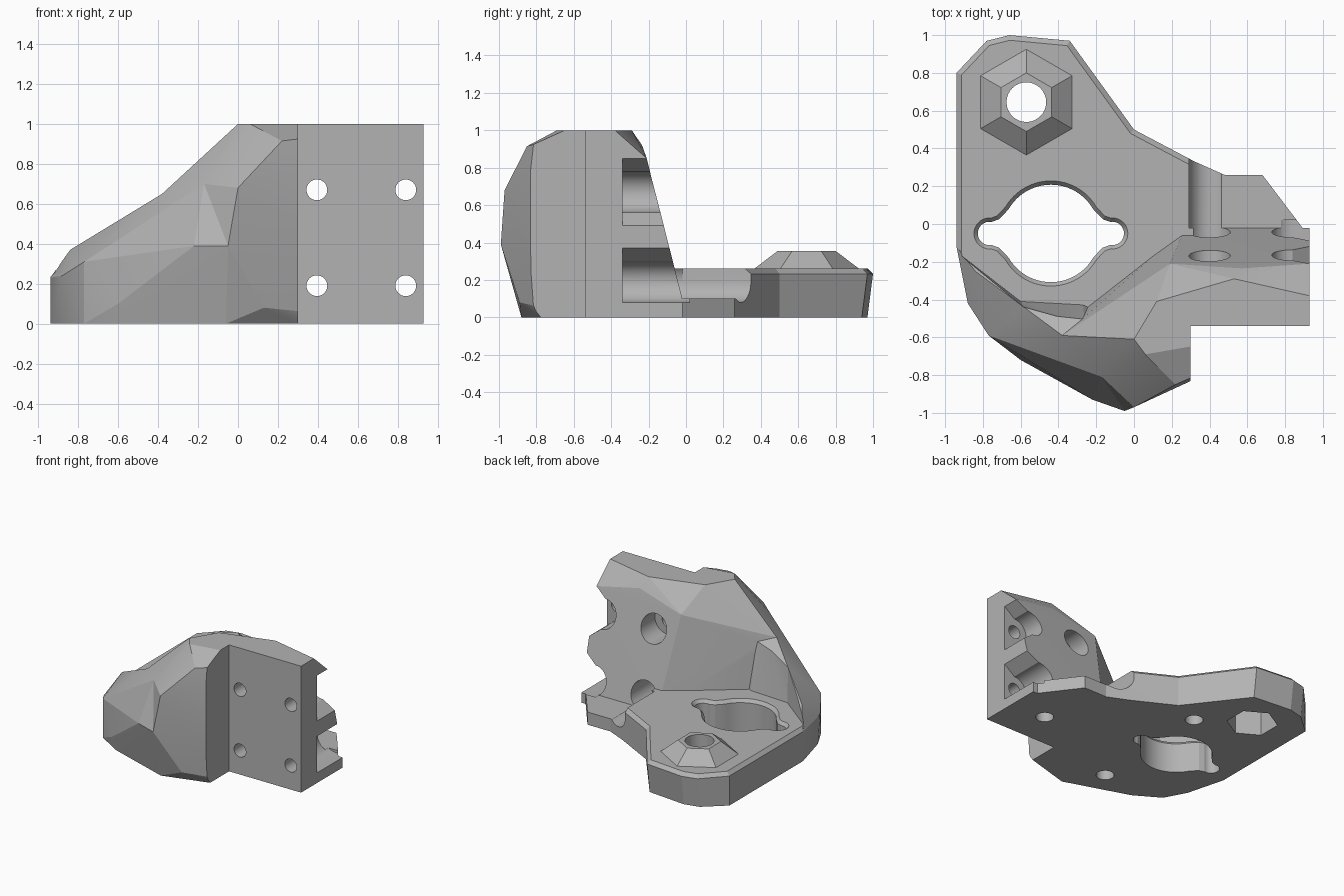
import bpy, bmesh
from math import sin, cos, pi, radians
from mathutils import Matrix, Vector

cube = bpy.data.objects.get("Cube")
if cube:
    bpy.data.objects.remove(cube, do_unlink=True)

grey = bpy.data.materials.new("matte grey")
grey.use_nodes = True
tone = (0.45, 0.45, 0.45, 1)
grey.diffuse_color = tone
grey.node_tree.nodes["Principled BSDF"].inputs["Base Color"].default_value = tone


def finish(bm, name):
    bmesh.ops.recalc_face_normals(bm, faces=bm.faces)
    mesh = bpy.data.meshes.new(name)
    bm.to_mesh(mesh)
    bm.free()
    mesh.materials.append(grey)
    ob = bpy.data.objects.new(name, mesh)
    bpy.context.collection.objects.link(ob)
    return ob


def hull(name, points):
    bm = bmesh.new()
    for p in points:
        bm.verts.new(p)
    bmesh.ops.convex_hull(bm, input=bm.verts[:])
    loose = [v for v in bm.verts if not v.link_faces]
    bmesh.ops.delete(bm, geom=loose, context='VERTS')
    bmesh.ops.dissolve_limit(bm, angle_limit=radians(0.5),
                             verts=bm.verts[:], edges=bm.edges[:])
    return finish(bm, name)


def box(name, low, high):
    return hull(name, [(x, y, z) for x in (low[0], high[0])
                       for y in (low[1], high[1]) for z in (low[2], high[2])])


def loft(name, rings):
    """Skin a stack of equal rings and cap both ends."""
    bm = bmesh.new()
    loops = [[bm.verts.new(p) for p in ring] for ring in rings]
    n = len(loops[0])
    for a, b in zip(loops, loops[1:]):
        for i in range(n):
            j = (i + 1) % n
            bm.faces.new((a[i], a[j], b[j], b[i]))
    bm.faces.new(loops[0])
    bm.faces.new(loops[-1])
    return finish(bm, name)


def prism(name, outline, z0, z1):
    return loft(name, [[(x, y, z) for x, y in outline] for z in (z0, z1)])


def ring(r, n, turn=0.0):
    return [(r * cos(turn + 2 * pi * i / n), r * sin(turn + 2 * pi * i / n)) for i in range(n)]


def bore_z(x, y, r, z0, z1, n=32, turn=0.0):
    return prism("bore", [(x + a, y + b) for a, b in ring(r, n, turn)], z0, z1)


def bore_y(x, z, r, y0, y1):
    return loft("bore", [[(x + a, y, z + b) for a, b in ring(r, 32)] for y in (y0, y1)])


def combine(ob, other, operation):
    mod = ob.modifiers.new("shape", 'BOOLEAN')
    mod.operation = operation
    mod.solver = 'EXACT'
    mod.object = other
    bpy.context.view_layer.objects.active = ob
    bpy.ops.object.modifier_apply(modifier=mod.name)
    bpy.data.objects.remove(other, do_unlink=True)


# Base plate with chamfered top rim
plate_outline = [(-.94, .80), (-.78, .97), (-.66, 1), (-.34, .97), (0, .5), (.36, .31),
                 (.36, -.3), (-.3, -.55), (-.86, -.3), (-.94, -.12)]
bracket = prism("bracket", plate_outline, 0, .26)
bm = bmesh.new()
bm.from_mesh(bracket.data)
rim = [e for e in bm.edges if all(v.co.z > .2 for v in e.verts)
       and not all(v.co.x > .3 for v in e.verts)
       and (e.verts[0].co.y + e.verts[1].co.y) > -.3]
bmesh.ops.bevel(bm, geom=rim, offset=.027, segments=1, affect='EDGES')
for v in bm.verts:
    if v.co.z < .01 and v.co.y > .96:
        v.co.y -= .03
bm.to_mesh(bracket.data)
bm.free()

# Thin ledge behind the mounting wall
ledge = prism("ledge", [(.2, .3), (.3, .34), (.48, .26), (.68, .26), (.93, -.07),
                        (.93, -.3), (.2, -.3)], 0, .1)
combine(bracket, ledge, 'UNION')

# Faceted body: a low left shell and a tall right block share a seam
seam = [(-.17, -.81, .70), (-.05, -.99, .39), (-.06, -.88, 0), (-.38, -.59, .65),
        (-.27, -.50, .62), (-.24, -.43, .2), (-.24, -.43, 0)]
left_shell = hull("left_shell", seam + [
    (-.94, -.12, 0), (-.94, -.12, .23), (-.86, -.42, 0), (-.88, -.42, .24), (-.77, -.59, 0),
    (-.77, -.59, .31), (-.84, -.25, .37), (-.60, -.72, .1), (-.57, -.71, 0),
    (-.22, -.93, .39)])
bowl = hull("bowl", [(-.91, -.17, .26), (-.6, -.41, .26), (-.24, -.43, .26), (-.89, -.21, .8),
                     (-.57, -.47, .8), (-.28, -.54, .8), (-1, .3, .26), (-1, .3, .8),
                     (.3, .3, .26), (.3, .3, .8)])
combine(left_shell, bowl, 'DIFFERENCE')

right_block = hull("right_block", seam + [
    (.93, -.54, 0), (.93, -.54, 1), (.93, -.38, 1), (.53, -.29, 1), (.12, -.41, 1),
    (0, -.61, 1), (.06, -.69, 1), (.19, -.21, .82), (.57, -.235, .92), (.93, -.21, .85),
    (.27, -.02, .1), (.93, -.02, .1), (.27, -.02, 0), (.93, -.02, 0), (0, -.97, .68),
    (.22, -.85, .915), (.3, -.8, .93), (.13, -.89, .08), (.3, -.8, .03), (.29, -.78, 0)])
combine(right_block, box("corner", (.3, -1.2, -.2), (1.2, -.54, 1.2)), 'DIFFERENCE')
combine(right_block, left_shell, 'UNION')
combine(bracket, right_block, 'UNION')

# Hexagonal boss
bx, by = -.57, .645
boss = loft("boss", [[(bx + a, by + b, z) for a, b in ring(r, 6, pi / 2)]
                     for r, z in ((.28, .2), (.28, .26), (.155, .355))])
combine(bracket, boss, 'UNION')

# Eared central opening with a chamfered lip
quarter = [(.258 * cos(radians(a)), .258 * sin(radians(a))) for a in range(30, 91, 5)]
ear = [(.325 + .062 * cos(radians(a)), .062 * sin(radians(a))) for a in range(0, 101, 10)]
quarter = ear + [(.275, .075), (.25, .1)] + quarter
half = quarter + [(-x, y) for x, y in reversed(quarter[:-1])]
eared = half + [(x, -y) for x, y in reversed(half[1:-1])]
lip = []
for i, (x, y) in enumerate(eared):
    along = Vector(eared[(i + 1) % len(eared)]) - Vector(eared[i - 1])
    along.normalize()
    lip.append((x + .022 * along.y, y - .022 * along.x))
opening = loft("opening", [[(x - .44, y - .05, z) for x, y in shape] for shape, z in
                           ((eared, -.1), (eared, .235), (lip, .262), (lip, .3))])
combine(bracket, opening, 'DIFFERENCE')

# Boss hole, nut recess and blind holes underneath
cuts = [bore_z(bx, by, .105, -.1, .5), bore_z(bx, by, .185, -.1, .2, 6, pi / 2)]
for x, y in ((.63, -.25), (-.22, .41), (-.24, -.61)):
    cuts.append(bore_z(x, y, .065, -.1, .12))

# Screw holes through the wall, with head pockets behind
for z in (.19, .67):
    for x in (.395, .84):
        cuts.append(bore_y(x, z, .052, -.7, .1))
    cuts.append(bore_y(.4, z, .11, -.34, .6))
    cuts.append(bore_y(.84, z, .11, -.34, .02))
    drop = .11 if z < .3 else .18
    mouth = [(.84, z - .11), (.84, z + .11), (.93, z + .18), (1, z + .22),
             (1, z - drop), (.93, z - drop)]
    cuts.append(hull("mouth", [(x, y, h) for x, h in mouth for y in (-.34, .02)]))
cuts.append(box("channel", (.29, -.02, .19), (.6, .6, .5)))
for cut in cuts:
    combine(bracket, cut, 'DIFFERENCE')

# Keep facets crisp and bores smooth
bpy.ops.object.select_all(action='DESELECT')
bracket.select_set(True)
bpy.context.view_layer.objects.active = bracket
bpy.ops.object.shade_smooth_by_angle(angle=radians(14))
